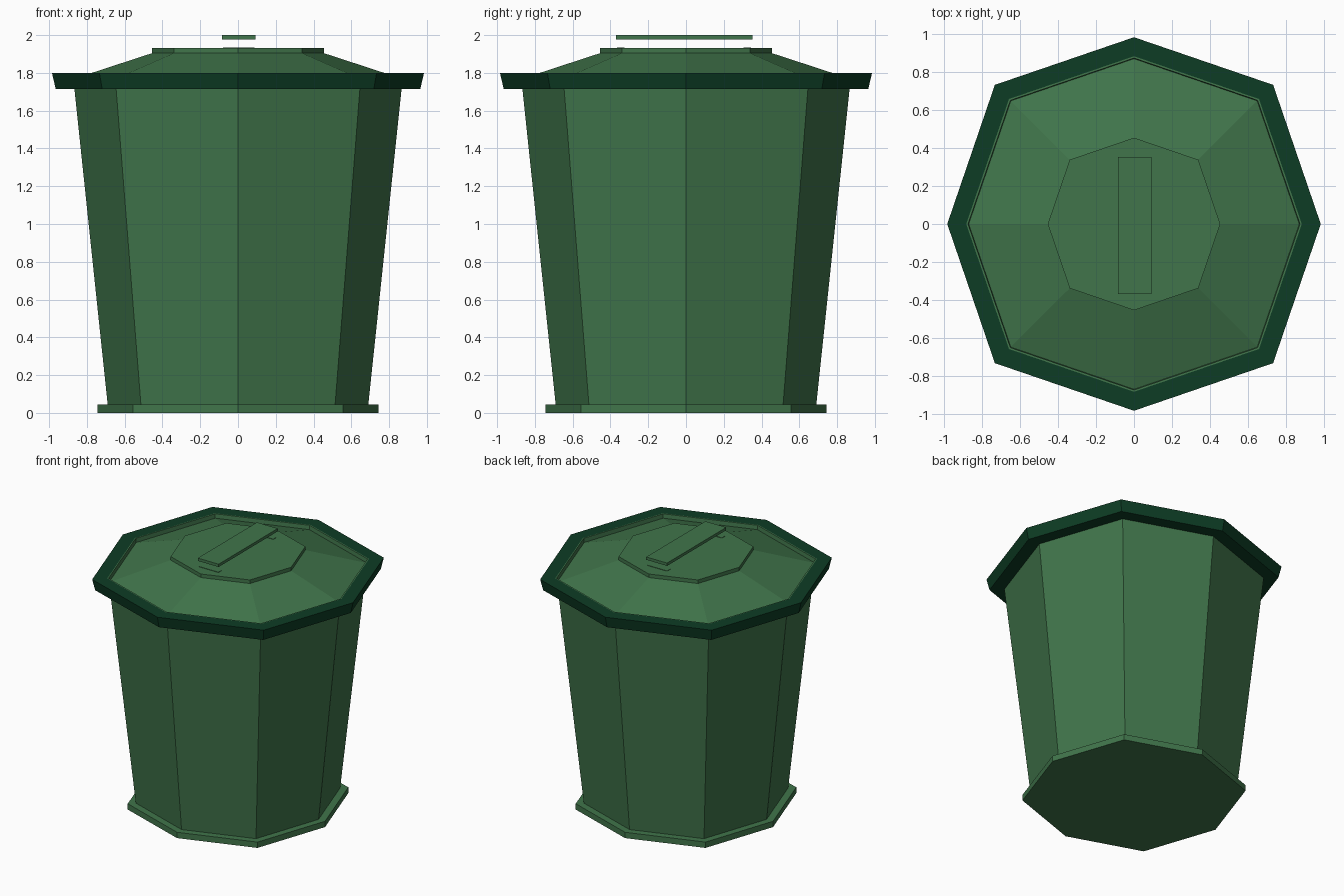
import bpy
import bmesh

cube = bpy.data.objects.get("Cube")
if cube:
    bpy.data.objects.remove(cube, do_unlink=True)


def material(name, color):
    mat = bpy.data.materials.new(name)
    mat.use_nodes = True
    mat.diffuse_color = color
    bsdf = mat.node_tree.nodes["Principled BSDF"]
    bsdf.inputs["Base Color"].default_value = color
    bsdf.inputs["Roughness"].default_value = 0.8
    return mat


GREEN = material("bin green", (0.052, 0.178, 0.07, 1))
DARK = material("dark rim green", (0.004, 0.046, 0.018, 1))

# Eight corners; the diagonal ones sit slightly outside a regular octagon
D = 0.745
CORNERS = [(1, 0), (D, D), (0, 1), (-D, D), (-1, 0), (-D, -D), (0, -1), (D, -D)]


def finish(name, bm, mat):
    bmesh.ops.recalc_face_normals(bm, faces=bm.faces)
    mesh = bpy.data.meshes.new(name)
    bm.to_mesh(mesh)
    bm.free()
    mesh.materials.append(mat)
    obj = bpy.data.objects.new(name, mesh)
    bpy.context.collection.objects.link(obj)
    return obj


def octagonal(name, profile, mat, loop=False):
    """Sweep a (radius, height) profile around the octagon; cap it or close it as a ring."""
    bm = bmesh.new()
    rings = [[bm.verts.new((x * r, y * r, z)) for x, y in CORNERS] for r, z in profile]
    pairs = list(zip(rings, rings[1:]))
    if loop:
        pairs.append((rings[-1], rings[0]))
    else:
        bm.faces.new(rings[0])
        bm.faces.new(rings[-1])
    for low, high in pairs:
        for i in range(8):
            j = (i + 1) % 8
            bm.faces.new((low[i], low[j], high[j], high[i]))
    return finish(name, bm, mat)


def box(name, low, high, mat):
    bm = bmesh.new()
    bmesh.ops.create_cube(bm, size=1)
    for v in bm.verts:
        v.co = [h if c > 0 else l for c, l, h in zip(v.co, low, high)]
    return finish(name, bm, mat)


# Foot, tapered body with recessed sloping lid, and lid plate
octagonal("foot", [(0.745, 0), (0.745, 0.045)], GREEN)
octagonal("body_and_lid", [(0.69, 0.045), (0.875, 1.8), (0.885, 1.8),
                           (0.872, 1.768), (0.45, 1.906)], GREEN)
octagonal("lid_plate", [(0.455, 1.904), (0.455, 1.932)], GREEN)

# Flared rim
octagonal("rim", [(0.86, 1.715), (0.965, 1.715), (0.985, 1.8), (0.883, 1.8)], DARK, loop=True)

# Raised handle bar with a thin pad under each end
box("handle", (-0.085, -0.37, 1.978), (0.093, 0.353, 2.0), GREEN)
for label, y in (("front", -0.345), ("back", 0.325)):
    box("handle_pad_" + label, (-0.08, y - 0.02, 1.932), (0.088, y + 0.02, 1.935), GREEN)
